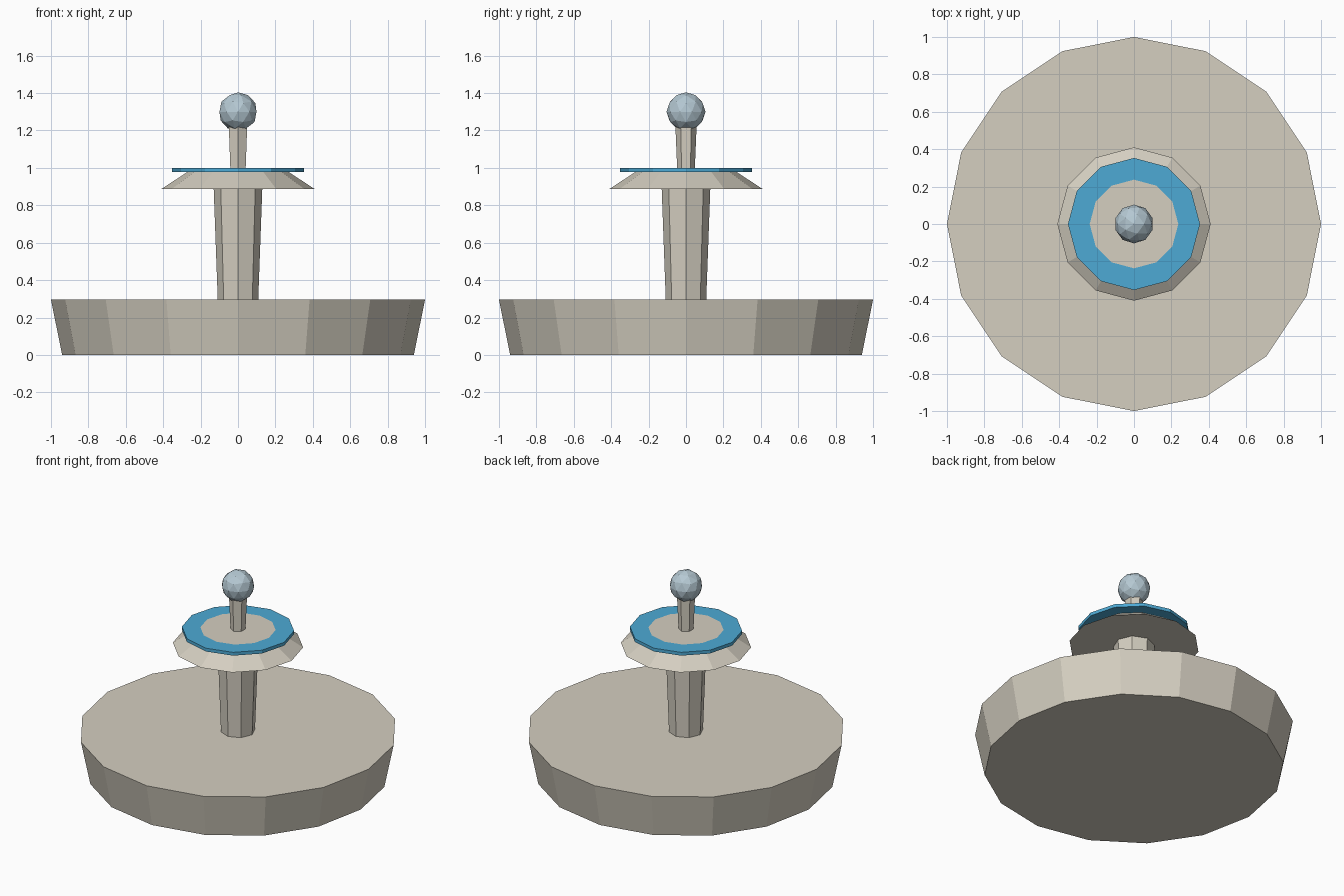
import bpy
import bmesh
import math

cube = bpy.data.objects.get("Cube")
if cube:
    bpy.data.objects.remove(cube, do_unlink=True)


def material(name, rgb):
    mat = bpy.data.materials.new(name)
    mat.use_nodes = True
    mat.diffuse_color = (*rgb, 1)
    mat.node_tree.nodes["Principled BSDF"].inputs["Base Color"].default_value = (*rgb, 1)
    return mat


stone = material("warm stone", (0.66, 0.62, 0.53))
blue = material("water blue", (0.075, 0.40, 0.66))
pale = material("pale blue grey", (0.46, 0.58, 0.65))


def add_object(name, bm, mat):
    bmesh.ops.recalc_face_normals(bm, faces=bm.faces)
    mesh = bpy.data.meshes.new(name)
    bm.to_mesh(mesh)
    bm.free()
    mesh.materials.append(mat)
    obj = bpy.data.objects.new(name, mesh)
    bpy.context.collection.objects.link(obj)
    return obj


def lathe(name, profile, sides, mat, closed=False):
    """Spin (radius, z) points about z, with a corner on the y axis."""
    bm = bmesh.new()
    rings = []
    for r, z in profile:
        angles = [math.pi / 2 + math.tau * i / sides for i in range(sides)]
        rings.append([bm.verts.new((r * math.cos(a), r * math.sin(a), z)) for a in angles])
    pairs = list(zip(rings, rings[1:]))
    if closed:
        pairs.append((rings[-1], rings[0]))
    else:
        bm.faces.new(rings[0])
        bm.faces.new(rings[-1])
    for low, high in pairs:
        for i in range(sides):
            j = (i + 1) % sides
            bm.faces.new((low[i], low[j], high[j], high[i]))
    return add_object(name, bm, mat)


# Wide basin and its tapered column
lathe("basin", [(0.94, 0), (1.0, 0.295)], 16, stone)
lathe("column", [(0.108, 0.29), (0.13, 0.89)], 8, stone)

# Upper dish with a flat ring of water around its top
lathe("upper_dish", [(0.41, 0.887), (0.237, 1.0)], 12, stone)
lathe("water_ring", [(0.237, 0.977), (0.353, 0.977), (0.353, 1.0), (0.237, 1.0)],
      12, blue, closed=True)

# Spout and faceted ball on top
lathe("spout", [(0.047, 0.99), (0.057, 1.23)], 6, stone)
ball = bmesh.new()
bmesh.ops.create_icosphere(ball, subdivisions=2, radius=0.104)
bmesh.ops.translate(ball, verts=ball.verts, vec=(0, 0, 1.3))
add_object("top_ball", ball, pale)
